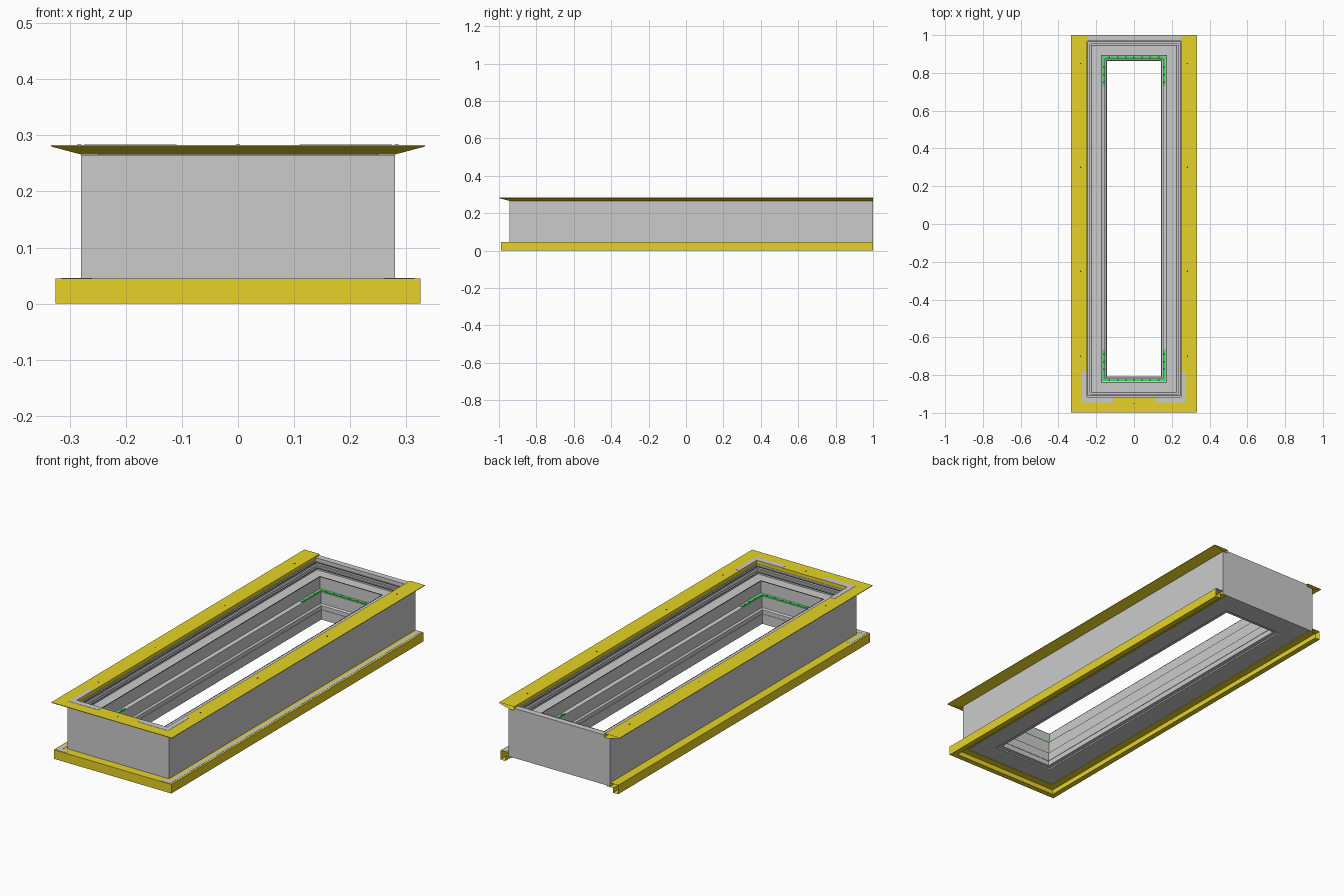
import bpy, bmesh, math

if "Cube" in bpy.data.objects:
    bpy.data.objects.remove(bpy.data.objects["Cube"])

HX, FRONT, BACK = 0.28, -0.945, 1.0   # outer body limits


def material(name, col):
    m = bpy.data.materials.new(name)
    m.diffuse_color = (*col, 1)
    m.use_nodes = True
    m.node_tree.nodes["Principled BSDF"].inputs["Base Color"].default_value = m.diffuse_color
    return m


YELLOW = material("yellow_paint", (0.8, 0.65, 0.02))
GREEN = material("green_marker", (0.03, 0.85, 0.08))
LIGHT = material("light_grey", (0.85, 0.85, 0.85))
DARK = material("dark_slot", (0.06, 0.06, 0.06))


def finish(name, bm, mat):
    bmesh.ops.recalc_face_normals(bm, faces=bm.faces)
    me = bpy.data.meshes.new(name)
    bm.to_mesh(me)
    bm.free()
    ob = bpy.data.objects.new(name, me)
    bpy.context.collection.objects.link(ob)
    if mat:
        me.materials.append(mat)
    return ob


def sweep(name, profile, full_ring, mat=None):
    """Sweep a closed (inset, z) profile round the body; a U path stays open at the back."""
    bm = bmesh.new()
    rows = []
    for d, z in profile:
        x, yf = HX - d, FRONT + d
        yb = BACK - d if full_ring else BACK
        rows.append([bm.verts.new(p) for p in
                     ((x, yb, z), (x, yf, z), (-x, yf, z), (-x, yb, z))])
    for i in range(len(rows)):
        a, b = rows[i], rows[(i + 1) % len(rows)]
        for k in range(4 if full_ring else 3):
            n = (k + 1) % 4
            bm.faces.new((a[k], a[n], b[n], b[k]))
    return finish(name, bm, mat)


def boxes(name, spans, mat=None):
    """One object from boxes given as (x0, x1, y0, y1, z0, z1)."""
    bm = bmesh.new()
    for x0, x1, y0, y1, z0, z1 in spans:
        for v in bmesh.ops.create_cube(bm, size=1)["verts"]:
            v.co = ((x0 + x1) / 2 + v.co.x * (x1 - x0),
                    (y0 + y1) / 2 + v.co.y * (y1 - y0),
                    (z0 + z1) / 2 + v.co.z * (z1 - z0))
    return finish(name, bm, mat)


def mirrored(spans):
    return spans + [(-b, -a, *r) for a, b, *r in spans]


# Stepped housing wall around the long opening
sweep("housing", [(0, .028), (0, .265), (.03, .265), (.03, .257), (.037, .257),
                  (.037, .248), (.046, .248), (.046, .24), (.055, .24), (.055, .232),
                  (.108, .232), (.108, .172), (.126, .168), (.126, .11),
                  (.135, .105), (.135, .035), (.115, .035), (.115, .028)], True)

# Shadow grooves on the inner ledges
for i, (d, z) in enumerate([(.037, .2575), (.055, .2405), (.108, .2325)]):
    sweep(f"ledge_groove_{i}", [(d - .003, z - .002), (d - .003, z),
                                (d + .0005, z), (d + .0005, z - .002)], True, DARK)

# Pale band low on the opening wall
sweep("opening_band", [(.13, .06), (.137, .06), (.137, .085), (.13, .085)], True, LIGHT)

# Yellow top flange: hollow, tapered, open at the back
sweep("top_flange", [(-.053, .283), (-.053, .280), (0, .266), (.03, .266), (.03, .283)],
      False, YELLOW)

# Yellow base channel: hollow, with a recessed underside
sweep("base_channel", [(-.045, .045), (-.045, 0), (-.018, 0), (-.018, .024),
                       (.018, .024), (.018, .027), (-.001, .027), (-.001, .045)],
      False, YELLOW)

# Plain rear top strip between the flange ends
boxes("rear_top_strip", [(-.25, .25, .97, 1.0, .26, .276)])

# Pale L-shaped corner plates on the front of the flange
boxes("corner_plates", mirrored([(.11, .275, -.945, -.915, .28, .284),
                                 (.25, .275, -.915, -.78, .28, .284)]), LIGHT)

# Pale seal strips on the base ledge
boxes("base_seal", [(.295, .315, -.985, .995, .043, .0458),
                    (-.315, -.26, -.985, -.965, .043, .0458),
                    (.26, .295, -.985, -.965, .043, .0458),
                    (-.315, -.295, -.965, -.85, .043, .0458)], LIGHT)

# Green marker strips at both ends of the opening, with dashes
boxes("green_markers", mirrored([(.155, .166, .73, .888, .166, .173),
                                 (.155, .166, -.832, -.665, .166, .173)]) +
      [(-.155, .155, .876, .888, .166, .173),
       (-.155, .155, -.832, -.82, .166, .173)], GREEN)
boxes("marker_dashes",
      [(x - .004, x + .004, y - .004, y + .004, .17, .1735)
       for y in (.882, -.826) for x in [-.13 + .0433 * i for i in range(7)]] +
      mirrored([(.157, .164, y - .004, y + .004, .17, .1735)
                for y in (.75, .79, .83, -.69, -.73, -.77)]), DARK)

# Small screw heads along the flange
bm = bmesh.new()
spots = [(s * .283, y) for s in (-1, 1) for y in (-.7, -.25, .3, .85)] + [(0, -.95)]
for x, y in spots:
    r = bmesh.ops.create_cone(bm, cap_ends=True, segments=10, radius1=.004,
                              radius2=.004, depth=.002)
    bmesh.ops.translate(bm, verts=r["verts"], vec=(x, y, .2828))
finish("flange_screws", bm, DARK)
